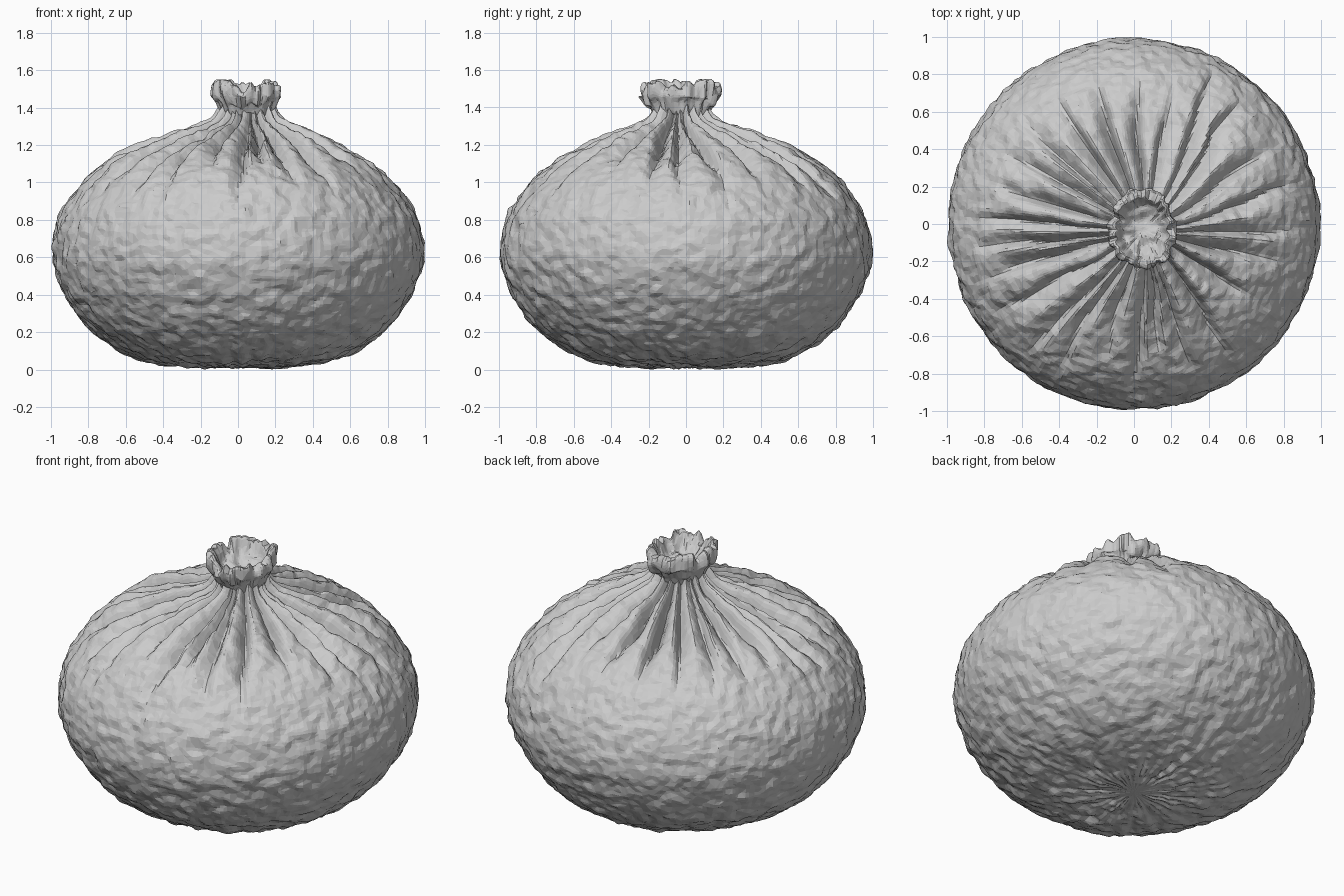
import bpy, bmesh, math, random
from mathutils import Vector, noise

if "Cube" in bpy.data.objects:
    bpy.data.objects.remove(bpy.data.objects["Cube"])

random.seed(4)


def smooth(a, b, x):
    t = max(0.0, min(1.0, (x - a) / (b - a)))
    return t * t * (3 - 2 * t)


def spline(pts, steps):
    """Catmull-Rom samples through (radius, height) points."""
    p = [Vector(q) for q in pts]
    p = [2 * p[0] - p[1]] + p + [2 * p[-1] - p[-2]]
    out = []
    for i in range(1, len(p) - 2):
        a, b, c, d = p[i - 1:i + 3]
        n = max(2, round((c - b).length / steps))
        for k in range(n):
            t = k / n
            out.append(0.5 * (2 * b + (c - a) * t + (2 * a - 5 * b + 4 * c - d) * t ** 2
                              + (3 * b - a - 3 * c + d) * t ** 3))
    return out + [p[-2]]


def lathe(name, profile, segments, place, facets):
    """Revolve a profile; place(r, z, angle, nr, nz) returns each vertex position."""
    bm = bmesh.new()
    rings = []
    last = len(profile) - 1
    for i, q in enumerate(profile):
        t = profile[min(i + 1, last)] - profile[max(i - 1, 0)]
        t.normalize()
        if q.x < 1e-4:
            rings.append([bm.verts.new(place(0, q.y, 0, t.y, -t.x))])
        else:
            rings.append([bm.verts.new(place(q.x, q.y, 2 * math.pi * j / segments, t.y, -t.x))
                          for j in range(segments)])
    for lo, hi in zip(rings, rings[1:]):
        for j in range(segments):
            k = (j + 1) % segments
            if len(lo) == 1:
                bm.faces.new((lo[0], hi[k], hi[j]))
            elif len(hi) == 1:
                bm.faces.new((lo[j], lo[k], hi[0]))
            else:
                bm.faces.new((lo[j], lo[k], hi[k], hi[j]))
    mesh = bpy.data.meshes.new(name)
    bm.to_mesh(mesh)
    bm.free()
    obj = bpy.data.objects.new(name, mesh)
    bpy.context.collection.objects.link(obj)
    # Irregular flat facets
    obj.modifiers.new("facets", 'DECIMATE').ratio = facets
    return obj


NECK = Vector((0.05, -0.03, 0))

# Pleats: outer end of each crease seen from above, in hundredths
ends = [(2, 76), (20, 70), (42, 80), (55, 66), (74, 42), (86, 24), (88, -3), (78, -20),
        (66, -42), (52, -70), (31, -78), (14, -72), (0, -92), (-15, -70), (-40, -78),
        (-57, -70), (-74, -47), (-80, -29), (-84, -12), (-84, 3), (-74, 20),
        (-70, 39), (-57, 54), (-40, 66), (-20, 76)]
pleats = []
for x, y in ends:
    side = random.choice((-1, 1))
    bend = 0.22 if x > 40 and y > 0 else random.uniform(-0.12, 0.12)
    pleats.append((math.atan2(y, x), math.hypot(x, y) / 100, random.uniform(0.07, 0.12),
                   side, bend))


def pleat_depth(r, a):
    total = 0
    for ang, reach, depth, side, bend in pleats:
        w = 1 - smooth(reach - 0.32, reach + 0.1, r)
        if w <= 0:
            continue
        wander = 0.04 * noise.noise(Vector((r * 5, ang * 9, 0)))
        d = (a - ang + bend * (reach - r) + wander + math.pi) % (2 * math.pi) - math.pi
        d *= max(r, 0.16) * side
        width = (0.022 if d > 0 else 0.05) * min(1, 0.25 + r * 1.3)
        total = max(total, depth * w * math.exp(-(abs(d) / width) ** 1.4))
    return total * min(1, 0.12 + r / 0.5)


def place_body(r, z, a, nr, nz):
    p = Vector((r * math.cos(a), r * math.sin(a), z))
    bump = 0.014 * noise.noise(p * 13) + 0.008 * noise.noise(p * 25)
    bump += 0.006 * noise.noise(p * 3.5) - 0.005
    # Fine wrinkles radiating from the middle of the underside
    bump += 0.012 * noise.noise(Vector((9 * math.cos(a), 9 * math.sin(a), r * 4))) \
        * (1 - smooth(0.1, 0.3, z))
    bump *= smooth(0, 0.25, r)
    if z > 0.6:
        bump -= pleat_depth(r, a)
    rr = max(0.0, r + nr * bump)
    p = Vector((rr * math.cos(a), rr * math.sin(a), max(0.0, z + nz * bump)))
    if z > 0.6:
        p += NECK * (1 - smooth(0.12, 0.75, r))
    return p


# Plump dough body rising into the twisted neck
body = spline([(0, 0.01), (0.3, 0.015), (0.56, 0.062), (0.77, 0.19), (0.905, 0.35),
               (0.975, 0.5), (0.997, 0.63), (0.968, 0.8), (0.89, 0.94), (0.78, 1.065),
               (0.64, 1.165), (0.48, 1.245), (0.32, 1.305), (0.215, 1.345), (0.17, 1.39),
               (0.152, 1.44)], 0.016)
lathe("dough_body", body, 300, place_body, 0.4)


def place_collar(r, z, a, nr, nz):
    c, s = math.cos(a), math.sin(a)
    n1 = noise.noise(Vector((c * 2.2, s * 2.2, z * 3)))
    n2 = noise.noise(Vector((c * 5, s * 5, z * 12 + 4)))
    ruffle = 0.03 * math.sin(13 * a + 5 * n1) + 0.1 * n1 + 0.13 * n2
    rr = r * (1 + ruffle * (0.3 + 0.7 * smooth(1.38, 1.44, z)))
    dip = 0.04 * math.exp(-((a - 4.5) / 0.4) ** 2)
    dz = smooth(1.43, 1.53, z) * (0.02 * n1 + 0.05 * n2 - dip)
    dz += 0.03 * noise.noise(Vector((rr * c, rr * s, z)) * 18) * smooth(0, 0.05, r)
    return Vector((rr * c, rr * s * 1.14, z + min(dz, 0.015))) + NECK


# Gathered, open frill on top with a shallow hollow
collar = spline([(0.13, 1.36), (0.148, 1.4), (0.166, 1.43), (0.183, 1.46), (0.183, 1.5),
                 (0.172, 1.53), (0.15, 1.535), (0.132, 1.5), (0.105, 1.455), (0.06, 1.43),
                 (0, 1.425)], 0.012)
lathe("gathered_collar", collar, 100, place_collar, 0.5)
